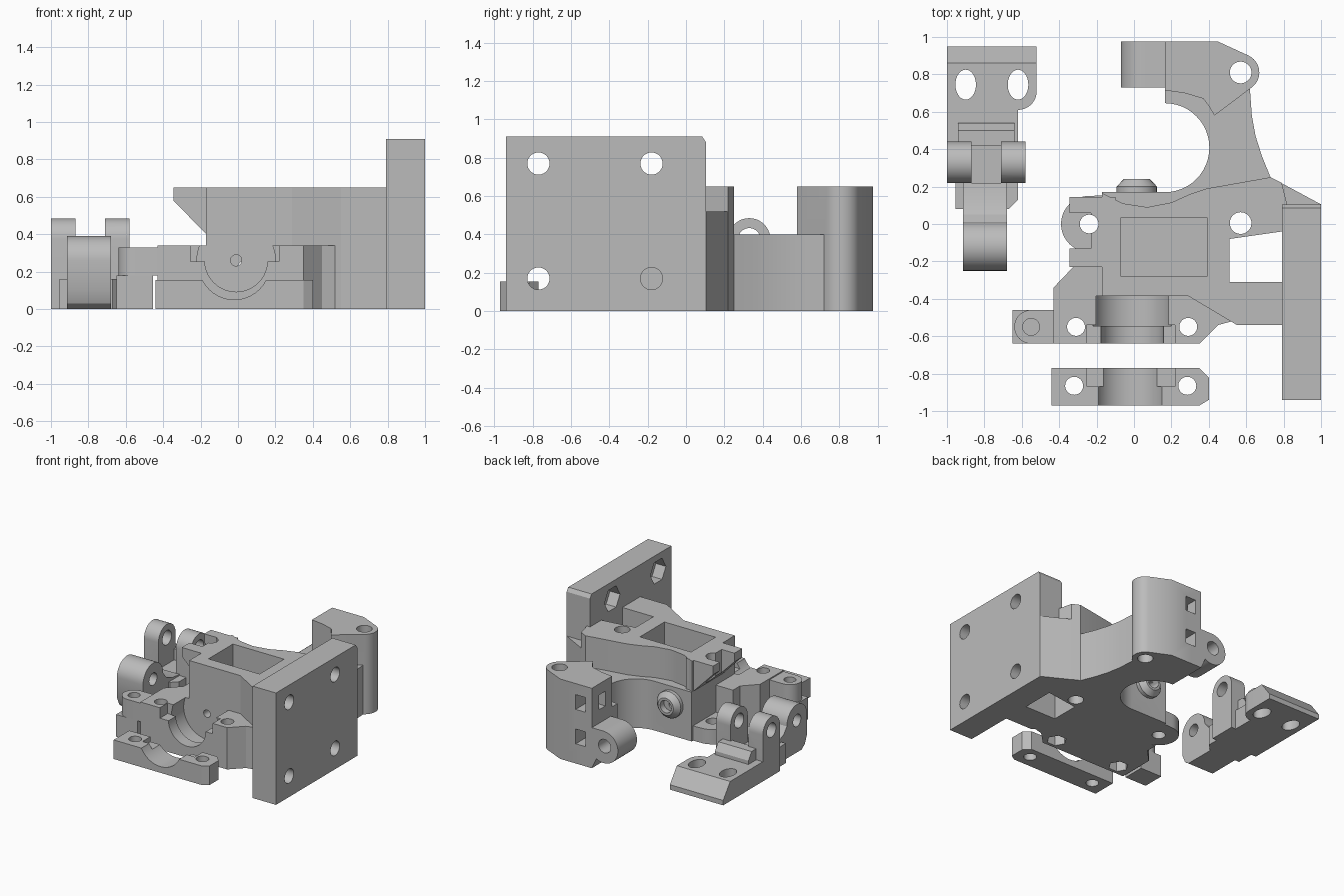
import bpy, bmesh, math
from mathutils import Vector

cube = bpy.data.objects.get("Cube")
if cube:
    bpy.data.objects.remove(cube)

GREY = (0.5, 0.5, 0.5, 1)
mat = bpy.data.materials.new("plain grey")
mat.use_nodes = True
mat.diffuse_color = GREY
mat.node_tree.nodes["Principled BSDF"].inputs["Base Color"].default_value = GREY


def prism(name, pts, a, b, axis="z", taper=None):
    """Extrude a 2D outline from a to b along an axis."""
    def place(p, t):
        u, v = p
        return Vector({"z": (u, v, t), "y": (u, t, v), "x": (t, u, v)}[axis])
    bm = bmesh.new()
    lo = [bm.verts.new(place(p, a)) for p in pts]
    hi = [bm.verts.new(place(p, b)) for p in (taper or pts)]
    n = len(pts)
    bm.faces.new(lo)
    bm.faces.new(hi)
    for i in range(n):
        j = (i + 1) % n
        bm.faces.new((lo[i], lo[j], hi[j], hi[i]))
    bmesh.ops.recalc_face_normals(bm, faces=bm.faces)
    me = bpy.data.meshes.new(name)
    bm.to_mesh(me)
    bm.free()
    me.materials.append(mat)
    ob = bpy.data.objects.new(name, me)
    bpy.context.collection.objects.link(ob)
    return ob


def box(name, x, y, z):
    return prism(name, [(x[0], y[0]), (x[1], y[0]), (x[1], y[1]), (x[0], y[1])], *z)


def arc(c, r, a0, a1, n=24, ry=None):
    ry = ry or r
    angles = [math.radians(a0 + (a1 - a0) * i / n) for i in range(n + 1)]
    return [(c[0] + r * math.cos(t), c[1] + ry * math.sin(t)) for t in angles]


def cyl(c, r, a, b, axis="z", n=40, ry=None, name="round"):
    return prism(name, arc(c, r, 0, 360, n, ry)[:-1], a, b, axis)


def combine(target, others, operation):
    """Boolean the other solids into the target, then drop them."""
    for o in others:
        m = target.modifiers.new("bool", "BOOLEAN")
        m.operation, m.solver, m.object = operation, "EXACT", o
    dg = bpy.context.evaluated_depsgraph_get()
    dg.update()
    me = bpy.data.meshes.new_from_object(target.evaluated_get(dg))
    target.modifiers.clear()
    target.data = me
    for o in others:
        bpy.data.objects.remove(o)


def build(base, adds, cuts):
    combine(base, adds, "UNION")
    combine(base, cuts, "DIFFERENCE")
    bpy.ops.object.select_all(action="DESELECT")
    base.select_set(True)
    bpy.context.view_layer.objects.active = base
    bpy.ops.object.shade_smooth_by_angle(angle=math.radians(25))


# Main body: clamp block, tall block, low bridge and rear column
body = prism("main_body", [(-.43, -.64), (.35, -.64), (.45, -.54), (.6, -.5), (.6, -.3), (.3, -.14),
                           (-.325, -.14), (-.325, -.23), (-.43, -.34)], 0, .34)
tall = prism("tall_block", [(-.17, -.385), (.29, -.385), (.55, -.54), (.82, -.54), (.82, .1), (.79, .22),
                            (.73, .25), (.39, .19), (.3, .16), (.2, .115), (.07, .09), (-.06, .11),
                            (-.17, .165)], 0, .65)
bridge = prism("bridge", [(-.17, -.2), (.7, -.2), (.73, .25), (.685, .36), (.65, .47), (.63, .58),
                          (.62, .72), (.43, .85), (.165, .85)]
               + arc((.165, .408), .238, 90, -90) + [(-.17, .17)], 0, .4)
column = prism("rear_column", [(.165, .975), (.45, .975)]
               + arc((.57, .81), .1, 65, -50, 12)
               + [(.43, .58), (.4, .63), (.37, .67), (.27, .70), (.165, .715)], 0, .65)
wedge = prism("side_wedge", [(.73, .25), (1, .105), (1, -.02), (.73, -.02)], 0, .52)
overhang = prism("overhang", [(-.1, .65), (-.345, .65), (-.345, .58), (-.17, .4), (-.1, .4)],
                 -.23, .145, "y")
tab = prism("round_tab", [(-.1, .155)] + arc((-.24, 0), .15, 90, 270) + [(-.1, -.15)], 0, .12)
hinge = prism("hinge_lug", [(.25, 0), (.165, 0)] + arc((.06, .2), .13, 300, 90) + [(.25, .33)],
              .73, .975, "y")
boss = prism("tube_boss", arc((.015, .26), .108, 0, 360)[:-1], .1, .2, "y")
tip = prism("boss_tip", arc((.015, .26), .108, 0, 360)[:-1], .2, .24, "y",
            arc((.015, .26), .07, 0, 360)[:-1])
plate = prism("mount_plate", [(-.94, 0), (.105, 0), (.105, .88), (.085, .91), (-.94, .91)], .79, 1, "x")

cuts = [
    prism("window", [(.51, -.31), (.79, -.31), (.79, -.04), (.51, -.08)], -.1, 1),
    box("top_pocket", (-.07, .39), (-.28, .035), (.36, .8)),
    box("bolt_notch", (-.4, -.23), (-.13, .06), (.125, .8)),
    box("clamp_step", (-.255, .22), (-.7, -.54), (.255, .5)),
    cyl((-.01, .26), .21, -.545, -.385, "y"),
    cyl((-.01, .26), .168, -.7, -.53, "y"),
    cyl((-.01, .26), .03, -.6, .3, "y", 20),
    cyl((.015, .26), .05, .19, .3, "y", 24),
    cyl((-.24, 0), .05, -.1, .8),
    cyl((.57, .005), .058, -.1, .8),
    cyl((.57, .81), .058, -.1, .8),
    cyl((.05, .21), .055, .6, 1.1, "y"),
    box("left_slot", (.1, .24), (.80, .88), (.44, .56)),
]
for x in (-.31, .29):
    cuts += [cyl((x, -.55), .048, -.1, .5), cyl((x, -.55), .075, -.1, .1, "z", 6)]
for z in (.16, .44):
    cuts.append(box("back_slot", (.22, .31), (.8, 1.1), (z, z + .12)))
for y in (-.77, -.18):
    for z in (.17, .77):
        cuts += [cyl((y, z), .058, .7, 1.1, "x"), cyl((y, z), .1, .7, .88, "x", 6)]
build(body, [tall, bridge, column, wedge, overhang, tab, hinge, boss, tip, plate], cuts)

# Screw tab at the front left corner
screw_tab = prism("screw_tab", [(-.42, -.64), (-.42, -.46)] + arc((-.55, -.55), .09, 90, 270), .18, .33)
foot = box("screw_foot", (-.65, -.455), (-.64, -.46), (0, .18))
build(screw_tab, [], [cyl((-.55, -.55), .045, .25, .5)])
build(foot, [], [])

# Loose front clamp bar
cap = prism("clamp_bar", [(-.44, -.97), (.35, -.97), (.4, -.94), (.4, -.82), (.35, -.77), (-.44, -.77)],
            0, .155)
build(cap, [], [
    box("bar_step", (-.25, .22), (-.87, -.7), (.115, .3)),
    cyl((-.02, .24), .19, -1.1, -.7, "y"),
    cyl((-.32, -.865), .048, -.1, .3),
    cyl((.285, -.865), .048, -.1, .3),
])

# Loose idler lever: sloped base, two ears and a front pivot lug
lever = prism("idler_lever", [(.08, 0), (.95, 0), (.95, .04), (.86, .16), (.08, .16)], -1, -.62, "x")
wing = prism("lever_wing", [(.6, 0), (.95, 0), (.95, .04), (.86, .16), (.6, .16)], -.7, -.52, "x")
lug = prism("pivot_lug", [(.22, 0), (.22, .17), (.12, .18), (.05, .21)]
            + arc((-.12, .26), .13, 0, 180) + [(-.25, .1), (-.22, .03), (-.18, 0)], -.915, -.68, "x")
ridge = prism("lever_ridge", [(.42, .1), (.54, .1), (.54, .19), (.5, .25), (.42, .25)], -.94, -.64, "x")
ears = []
for x0, x1 in ((-1, -.87), (-.71, -.58)):
    ears.append(prism("ear", [(.22, 0)] + arc((.33, .375), .11, 180, 0) + [(.44, 0)], x0, x1, "x"))
build(lever, [wing, lug, ridge] + ears, [
    cyl((-.9, .745), .055, -.1, .4, ry=.08),
    cyl((-.62, .745), .055, -.1, .4, ry=.08),
    cyl((.33, .375), .058, -1.1, -.5, "x"),
    cyl((-.12, .26), .05, -1, -.6, "x"),
    cyl((.33, .375), .15, -.87, -.71, "x"),
    box("corner_left", (-1.1, -.955), (0, .22), (-.1, .5)),
    prism("corner_right", [(-.68, .07), (-.5, .07), (-.5, .22), (-.62, .22), (-.62, .13)], -.1, .2),
    prism("wing_corner", [(-.62, .55), (-.62, .61)] + arc((-.62, .71), .1, -90, 0, 10)
          + [(-.4, .71), (-.4, .55)], -.1, .4),
])
